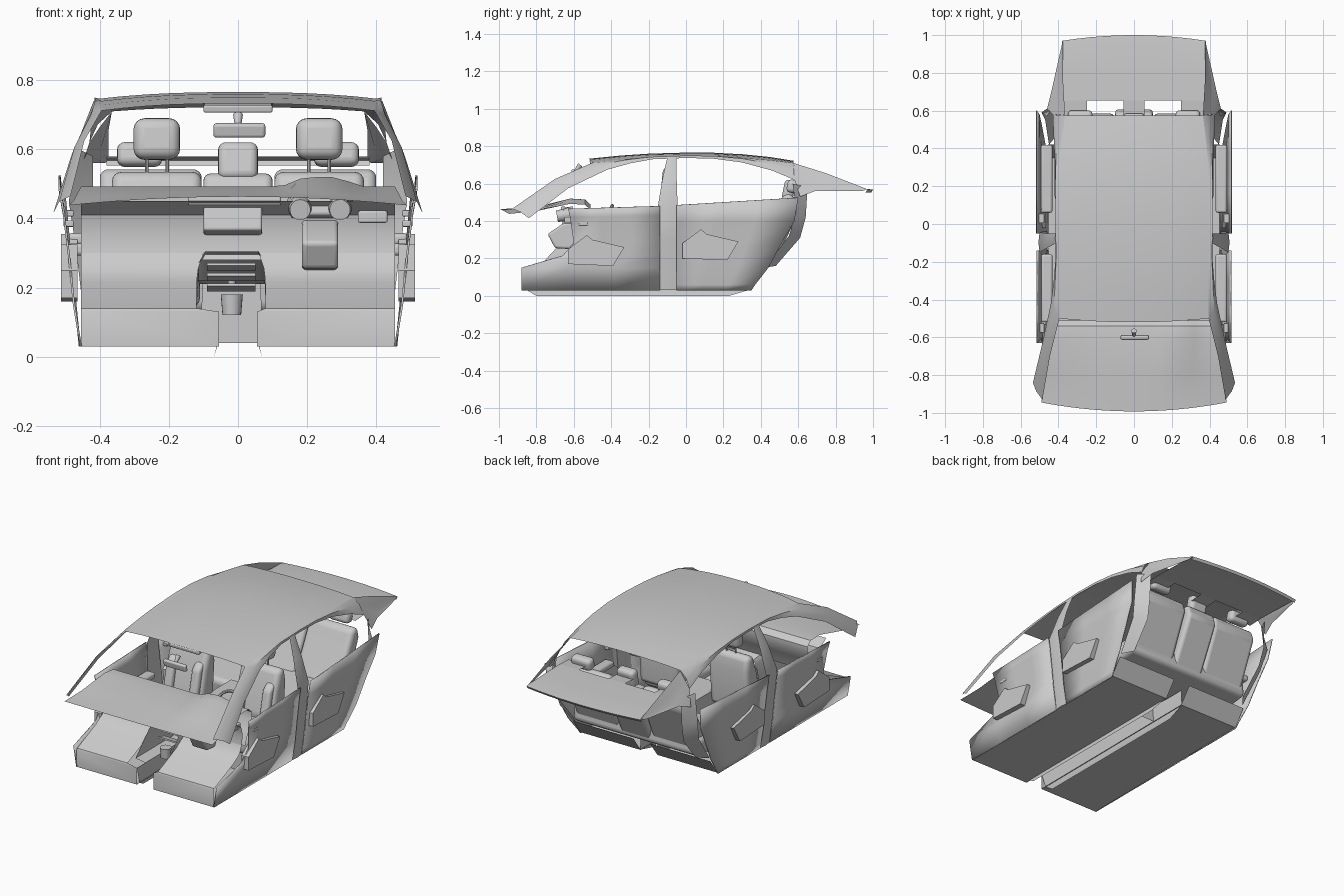
import bpy, bmesh, math
from mathutils import Matrix, Vector

if "Cube" in bpy.data.objects:
    bpy.data.objects.remove(bpy.data.objects["Cube"])

def finish(name, bm, mirror=False, bevel=0, smooth=True, thick=0):
    bmesh.ops.recalc_face_normals(bm, faces=bm.faces)
    me = bpy.data.meshes.new(name)
    bm.to_mesh(me)
    bm.free()
    ob = bpy.data.objects.new(name, me)
    bpy.context.collection.objects.link(ob)
    if thick:
        m = ob.modifiers.new("thickness", 'SOLIDIFY')
        m.thickness, m.offset = thick, 0
    if bevel:
        m = ob.modifiers.new("bevel", 'BEVEL')
        m.width, m.segments = bevel, 4
    if mirror:
        ob.modifiers.new("mirror", 'MIRROR').use_mirror_merge = False
    if smooth:
        bpy.ops.object.select_all(action='DESELECT')
        bpy.context.view_layer.objects.active = ob
        ob.select_set(True)
        bpy.ops.object.shade_smooth_by_angle(angle=math.radians(35))
    return ob

def sheet(name, rows, **kw):
    """Grid surface through rows of equally many points."""
    bm = bmesh.new()
    g = [[bm.verts.new(p) for p in r] for r in rows]
    for a, b in zip(g, g[1:]):
        for i in range(len(a) - 1):
            bm.faces.new((a[i], a[i + 1], b[i + 1], b[i]))
    return finish(name, bm, **kw)

def prism(name, prof, x0, x1, **kw):
    """Closed (y, z) profile extruded along x."""
    bm = bmesh.new()
    a = [bm.verts.new((x0, y, z)) for y, z in prof]
    b = [bm.verts.new((x1, y, z)) for y, z in prof]
    bm.faces.new(a)
    bm.faces.new(b[::-1])
    n = len(a)
    for i in range(n):
        bm.faces.new((a[i], b[i], b[(i + 1) % n], a[(i + 1) % n]))
    return finish(name, bm, **kw)

def box(name, c, s, tilt=0, **kw):
    bm = bmesh.new()
    bmesh.ops.create_cube(bm, size=1, matrix=Matrix.Translation(c) @
                          Matrix.Rotation(math.radians(tilt), 4, 'X') @ Matrix.Diagonal((*s, 1)))
    return finish(name, bm, **kw)

def rod(name, p, q, r1, r2, n=20, **kw):
    p, q = Vector(p), Vector(q)
    bm = bmesh.new()
    bmesh.ops.create_cone(bm, cap_ends=True, segments=n, radius1=r1, radius2=r2, depth=(q - p).length,
                          matrix=Matrix.Translation((p + q) / 2) @
                          (q - p).to_track_quat('Z', 'Y').to_matrix().to_4x4())
    return finish(name, bm, **kw)

# Roof lining: stations of y, half width, centre z, edge z
stations = [(-.50, .395, .733, .712), (-.35, .395, .75, .728), (-.2, .395, .76, .74),
            (0, .40, .766, .747), (.15, .40, .765, .747), (.3, .395, .757, .738),
            (.45, .38, .742, .725), (.575, .365, .722, .71)]
sheet("roof", [[(w * i / 6, y - .02 * (1 - (i / 6) ** 2) * (y < -.4), zc - (zc - ze) * abs(i / 6) ** 2.5)
                for i in range(-6, 7)] for y, w, zc, ze in stations])
box("overhead_console", (0, -.46, .724), (.2, .11, .022), 8, bevel=.006)

# Front pillar and roof rail, outer and inner edges
inner = [(.485, -.93, .465), (.445, -.7, .625)] + [(w, y, ze) for y, w, zc, ze in stations]
outer = [(.535, -.84, .415), (.485, -.63, .575), (.44, -.42, .675), (.425, -.3, .708), (.415, -.18, .73),
         (.415, 0, .737), (.415, .15, .733), (.418, .3, .713), (.425, .46, .67), (.43, .58, .62)]
mid = [((a[0] + b[0]) / 2 + .008, (a[1] + b[1]) / 2, (a[2] + b[2]) / 2 + .008) for a, b in zip(inner, outer)]
sheet("roof_rail", [inner, mid, outer], mirror=True)
# Rear pillar
sheet("rear_pillar", [[(.365, .575, .71), (.375, .75, .655), (.375, .97, .57)],
                      [(.40, .58, .665), (.395, .74, .61), (.38, .96, .567)],
                      [(.43, .58, .62), (.42, .7, .575), (.382, .95, .563)],
                      [(.46, .61, .53), (.44, .69, .56), (.384, .94, .56)]], mirror=True)
sheet("rear_quarter_trim", [[(.46, .57, .60), (.42, .65, .58)], [(.49, .59, .45), (.42, .64, .42)],
                            [(.47, .55, .32), (.41, .61, .31)], [(.45, .42, .15), (.40, .48, .16)]], mirror=True)

# Parcel shelf with headrest cutouts
xs = [.38 * i / 5 for i in range(-5, 6)]
sheet("parcel_shelf", [[(x, y + b * (1 - (x / .38) ** 2), z) for x in xs]
                       for y, b, z in [(.655, 0, .58), (.8, .01, .577), (.945, .02, .572),
                                       (.97, .03, .568), (.96, .03, .553)]])
for i, (x0, x1) in enumerate([(-.38, -.25), (-.055, .055), (.25, .38)]):
    sheet("shelf_tab_%d" % i, [[(x0, .57, .575), (x1, .57, .575)], [(x0, .655, .58), (x1, .655, .58)]])

# Door and side panels: width by height
def side_x(z):
    t = [(.03, .455), (.15, .475), (.3, .49), (.42, .505), (.53, .525)]
    for (z0, x0), (z1, x1) in zip(t, t[1:]):
        if z <= z1:
            return x0 + (x1 - x0) * (z - z0) / (z1 - z0)
    return t[-1][1]

def panel(name, rows):
    sheet(name, [[(side_x(z), a + (b - a) * i / 3, z + (dz * (i / 3)))
                  for i in range(4)] for z, a, b, dz in rows], mirror=True, thick=.006)

panel("front_door", [(.03, -.88, -.14, 0), (.15, -.88, -.14, 0), (.215, -.66, -.14, 0), (.28, -.60, -.14, 0),
                     (.42, -.62, -.14, .01), (.465, -.63, -.14, .015)])
panel("rear_door", [(.03, -.05, .35, 0), (.06, -.05, .37, 0), (.15, -.05, .44, 0), (.28, -.05, .51, 0),
                    (.40, -.05, .58, 0), (.485, -.05, .60, .04)])
# Centre pillar
sheet("centre_pillar", [[(x, a, z), (x + .006, (a + b) / 2, z), (x, b, z)] for x, a, b, z in
                        [(.455, -.15, -.04, .03), (.483, -.165, -.04, .3), (.50, -.15, -.045, .48),
                         (.455, -.125, -.05, .63), (.412, -.10, -.05, .74)]], mirror=True)
# Door pockets and armrests
pocket = [(-.63, .17), (-.63, .25), (-.53, .325), (-.50, .30), (-.33, .26), (-.39, .16)]
for name, dy, dz in (("front", 0, 0), ("rear", .61, .03)):
    prism(name + "_door_pocket", [(y + dy, z + dz) for y, z in pocket], .465, .512, mirror=True, smooth=False)
    box(name + "_armrest", (.462, -.34 + dy * .95, .31 + dz), (.06, .36, .035), mirror=True, bevel=.012)
    box(name + "_door_handle", (.49, -.55 + dy * .95, .385 + dz), (.03, .05, .018), mirror=True, bevel=.004)

# Floor, toe board and firewall for each side, tunnel gap between
for s, name, top in ((-1, "right", .12), (1, "left", .08)):
    prof = [(.42, .13, .055), (.35, .035, .055), (-.88, .03, .055), (-.88, .13, .055), (-.875, .14, top),
            (-.70, .215, top), (-.635, .255, top - .005), (-.615, .30, top - .02)]
    sheet(name + "_floor", [[(s * x, y, z), (s * .455, y, z)] for y, z, x in prof])
    sheet(name + "_tunnel_wall", [[(s * .055, -.88, .13), (s * .055, .35, .13)],
                                  [(s * .06, -.85, .03), (s * .06, .35, .035)],
                                  [(s * .07, -.8, 0), (s * .07, .23, 0)]])
sheet("firewall", [[(x, y, z) for x in (-.455, -.1, .06, .455)]
                   for y, z in [(-.615, .30), (-.605, .36), (-.62, .41), (-.68, .45)]])
# Centre console over the tunnel
arch = [(-.055, .13), (-.12, .14), (-.115, .27), (-.095, 1), (.06, 1), (.078, .27), (.08, .14), (.055, .13)]
sheet("centre_console", [[(x, y + (.12 if z > .2 and y < -.6 else 0), min(z, h)) for x, z in arch]
                         for y, h in [(-.80, .305), (-.5, .29), (-.4, .22), (-.2, .21), (-.19, .27), (.1, .27)]])
sheet("console_end", [[(-.11, .1, .04), (.07, .1, .04)], [(-.1, .1, .27), (.065, .1, .27)]])
rod("cup_holder", (-.018, -.66, .12), (-.018, -.66, .18), .027, .032)
rod("gear_lever", (-.018, -.36, .2), (-.018, -.37, .31), .01, .018)
for i in range(3):
    box("console_shelf_%d" % i, (-.02, -.6 + .03 * i, .2 + .03 * i), (.14, .06, .008), -15)

# Dashboard skin: windscreen ledge, crown, face
dash = [(-.945, .463), (-.8, .478), (-.62, .492), (-.54, .487), (-.51, .46), (-.51, .41), (-.545, .36), (-.575, .28)]
ws = [.49, .475, .455, .45, .45, .45, .45, .45]
rows = []
for (y, z), w in zip(dash, ws):
    row = []
    for i in range(-10, 11):
        t = i / 10
        hood = math.exp(-((t * w - .24) / .09) ** 4) * (.028 if -.7 < y < -.5 and z > .45 else 0)
        row.append((t * w, y - (.047 * (1 - t * t) if y < -.9 else 0), z + hood - (.025 * t * t if y < -.7 else 0)))
    rows.append(row)
sheet("dashboard", rows)
box("centre_screen", (-.015, -.61, .392), (.17, .10, .075), -12, bevel=.008)
box("centre_vent", (-.01, -.64, .455), (.27, .06, .04), -8, bevel=.006)
box("side_vent", (.39, -.62, .405), (.085, .06, .035), bevel=.006)
# Instruments, steering column and wheel
for x in (.18, .295):
    rod("gauge", (x, -.60, .44), (x, -.69, .425), .04, .03)
box("gauge_housing", (.237, -.61, .43), (.17, .1, .06), -10, bevel=.01)
prism("steering_column", [(-.50, .42), (-.66, .385), (-.74, .33), (-.70, .255), (-.62, .25), (-.5, .37)],
      .185, .29, bevel=.012)
bm = bmesh.new()
R = Matrix.Translation((.24, -.43, .405)) @ Matrix.Rotation(math.radians(65), 4, 'X')
rings = []
for i in range(36):
    a = math.tau * i / 36
    rings.append([bm.verts.new(R @ Vector(((.085 + .009 * math.cos(b)) * math.cos(a),
                  (.085 + .009 * math.cos(b)) * math.sin(a), .009 * math.sin(b))))
                  for b in [math.tau * k / 8 for k in range(8)]])
for i in range(36):
    for k in range(8):
        p, q = rings[i], rings[(i + 1) % 36]
        bm.faces.new((p[k], q[k], q[(k + 1) % 8], p[(k + 1) % 8]))
finish("steering_wheel", bm)
box("wheel_hub", (.24, -.44, .40), (.07, .05, .02), 65, bevel=.008)
box("wheel_spokes", (.24, -.432, .405), (.165, .022, .01), 65)
for i, x in enumerate((.14, .22)):
    box("pedal_%d" % i, (x, -.71, .13), (.035, .01, .05), -30, bevel=.003)

# Rear view mirror
box("rear_view_mirror", (.004, -.6, .655), (.15, .022, .042), 12, bevel=.009)
rod("mirror_stem", (0, -.595, .66), (0, -.565, .70), .008, .014)

# Front seats
box("front_seat_cushion", (.235, -.27, .2), (.25, .34, .09), 6, mirror=True, bevel=.03)
prism("front_seat_back", [(-.17, .2), (-.2, .26), (-.165, .42), (-.125, .535), (-.07, .535), (-.055, .45), (-.075, .2)],
      .105, .365, mirror=True, bevel=.028)
for dx in (-.085, .085):
    prism("front_seat_bolster", [(-.2, .22), (-.225, .28), (-.19, .43), (-.14, .47), (-.1, .3)],
          .235 + dx - .028, .235 + dx + .028, mirror=True, bevel=.018)
    rod("front_headrest_post", (.235 + dx * .35, -.095, .52), (.235 + dx * .35, -.09, .59), .005, .005, 8, mirror=True)
box("front_headrest", (.235, -.09, .63), (.135, .075, .12), -6, mirror=True, bevel=.032)
box("seat_rail", (.235, -.27, .1), (.2, .3, .13), mirror=True)

# Rear bench
box("rear_seat_cushion", (0, .3, .2), (.84, .36, .11), 6, bevel=.03)
prism("rear_seat_back", [(.40, .17), (.37, .25), (.45, .40), (.52, .54), (.57, .545), (.59, .48), (.46, .17)],
      .105, .40, mirror=True, bevel=.026)
prism("rear_centre_back", [(.40, .17), (.375, .25), (.455, .40), (.52, .53), (.585, .53), (.61, .46), (.47, .17)],
      -.1, .1, bevel=.02)
box("rear_headrest", (.285, .57, .585), (.13, .06, .07), -12, mirror=True, bevel=.022)
box("rear_centre_headrest", (0, .55, .565), (.115, .06, .11), -12, bevel=.022)
